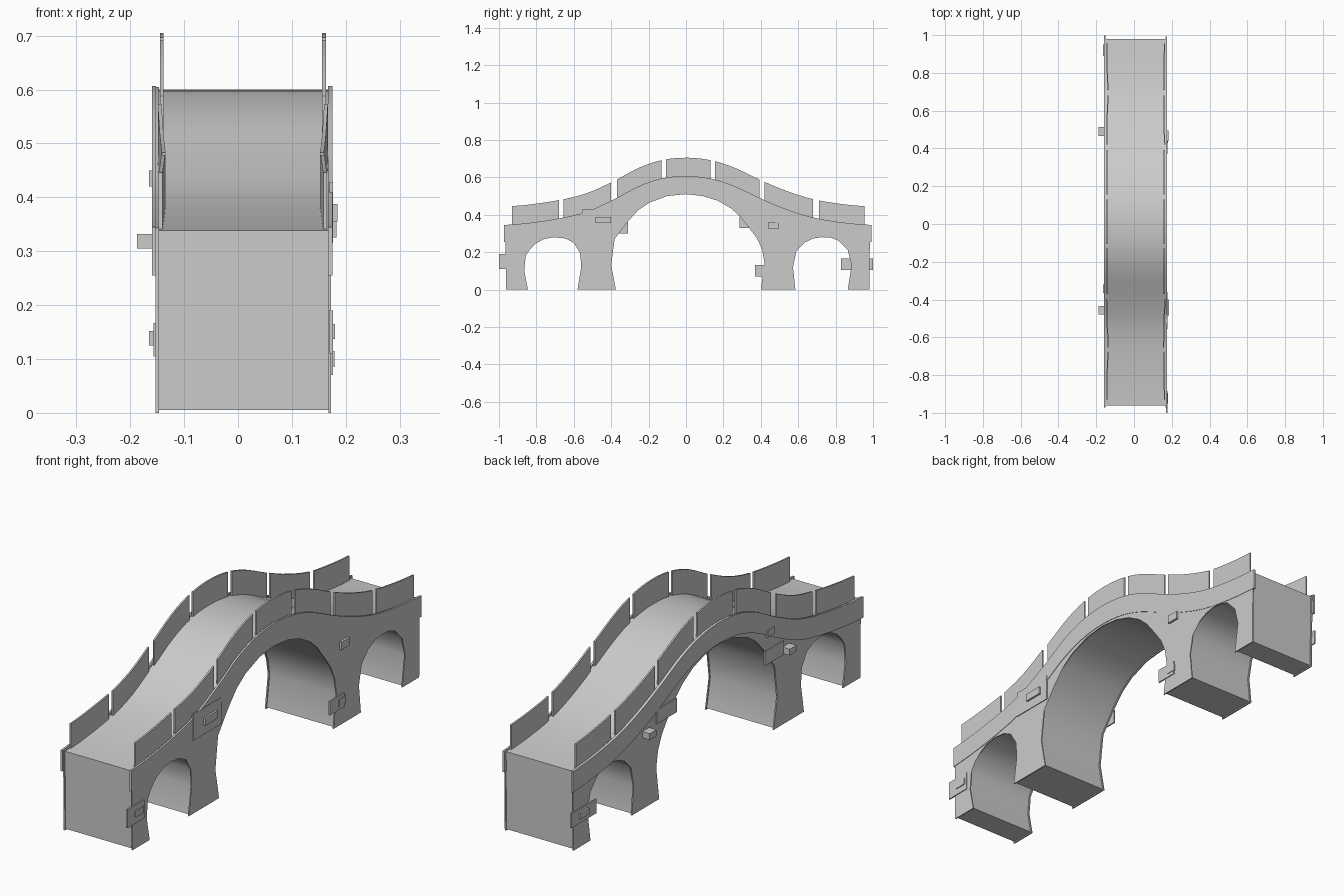
import bpy, bmesh
from math import radians
from mathutils import Vector

if "Cube" in bpy.data.objects:
    bpy.data.objects.remove(bpy.data.objects["Cube"])

# Roadway height profile (y, z)
DECK = [(-.972, .343), (-.85, .353), (-.67, .380), (-.53, .415), (-.38, .483), (-.25, .552),
        (-.13, .592), (0, .605), (.13, .592), (.25, .555), (.40, .485), (.53, .430),
        (.68, .383), (.85, .355), (.992, .343)]

# Underside: three arches, walking from the front foot to the back foot
UNDER = [(-.962, 0), (-.845, 0), (-.865, .10), (-.857, .18), (-.835, .215), (-.805, .245),
         (-.76, .270), (-.705, .280), (-.645, .273), (-.60, .250), (-.566, .195), (-.560, .12), (-.58, 0),
         (-.375, 0), (-.40, .13), (-.382, .27), (-.31, .365), (-.255, .425), (-.195, .465),
         (-.10, .500), (0, .510), (.09, .500), (.17, .475), (.24, .435), (.29, .390), (.345, .32),
         (.382, .27), (.408, .21), (.42, .14), (.40, 0),
         (.585, 0), (.572, .12), (.59, .205), (.635, .252), (.68, .273), (.725, .280), (.775, .277),
         (.815, .262), (.865, .21), (.885, .13), (.865, 0), (.980, 0)]


def deck_z(y):
    """Smooth height of the roadway at y (Catmull-Rom style)."""
    n = len(DECK)
    i = next((k for k in range(n - 1) if y <= DECK[k + 1][0]), n - 2)

    def slope(k):
        a, b = DECK[max(k - 1, 0)], DECK[min(k + 1, n - 1)]
        return (b[1] - a[1]) / (b[0] - a[0])
    (y0, z0), (y1, z1) = DECK[i], DECK[i + 1]
    h = y1 - y0
    t = (y - y0) / h
    return (z0 * (2*t**3 - 3*t*t + 1) + z1 * (3*t*t - 2*t**3)
            + h * (slope(i) * (t**3 - 2*t*t + t) + slope(i + 1) * (t**3 - t*t)))


def ribbon(y0, y1, n, low, high):
    """Closed outline following the roadway between two height offsets."""
    ys = [y0 + (y1 - y0) * k / n for k in range(n + 1)]
    return [(y, deck_z(y) + low) for y in ys] + [(y, deck_z(y) + high) for y in reversed(ys)]


def inset(pts, d):
    """Shrink a counter-clockwise outline by d."""
    out = []
    for i, p in enumerate(pts):
        p = Vector(p)
        e0 = (p - Vector(pts[i - 1])).normalized()
        e1 = (Vector(pts[(i + 1) % len(pts)]) - p).normalized()
        n0, n1 = Vector((-e0.y, e0.x)), Vector((-e1.y, e1.x))
        q = p + (n0 + n1) * d / max(1 + n0.dot(n1), .4)
        out.append((q.x, q.y))
    return out


def extrude(name, pts, x0, x1, tilt=0):
    """Prism from a (y, z) outline between two x planes; tilt shears x along y."""
    bm = bmesh.new()
    ym = sum(p[0] for p in pts) / len(pts)
    rings = [[bm.verts.new((x + tilt * (y - ym), y, z)) for y, z in pts] for x in (x0, x1)]
    bm.faces.new(list(reversed(rings[0])))
    bm.faces.new(rings[1])
    n = len(pts)
    for i in range(n):
        j = (i + 1) % n
        bm.faces.new((rings[0][i], rings[0][j], rings[1][j], rings[1][i]))
    bmesh.ops.recalc_face_normals(bm, faces=bm.faces)
    me = bpy.data.meshes.new(name)
    bm.to_mesh(me)
    bm.free()
    ob = bpy.data.objects.new(name, me)
    bpy.context.collection.objects.link(ob)
    bpy.ops.object.select_all(action='DESELECT')
    ob.select_set(True)
    bpy.context.view_layer.objects.active = ob
    bpy.ops.object.shade_smooth_by_angle(angle=radians(32))
    return ob


def rect(y0, y1, z0, z1):
    return [(y0, z0), (y1, z0), (y1, z1), (y0, z1)]


# Bridge body and the two thin side walls that lip past it
top = [(y, deck_z(y)) for y in [-.966 + 1.95 * k / 48 for k in range(48, -1, -1)]]
outline = UNDER + top
extrude("bridge_body", inset(outline, .005), -.148, .169)
extrude("left_side_wall", outline, -.153, -.147)
extrude("right_side_wall", outline, .168, .173)

# Stone band following the roadway on each side
band = ribbon(-.972, .992, 48, -.088, .002)
extrude("left_band", band, -.160, -.152)
extrude("right_band", band, .167, .175)

# Parapet panels, seven per side
PANELS = [(-.93, -.68), (-.655, -.40), (-.37, -.13), (-.107, .13), (.155, .392), (.42, .68), (.71, .955)]
for i, (y0, y1) in enumerate(PANELS):
    shape = ribbon(y0, y1, 6, -.008, .1)
    wob = (-.02, .03, 0, 0, 0, -.02, .02)[i]
    extrude(f"left_parapet_{i}", shape, -.145, -.138, -wob)
    extrude(f"right_parapet_{i}", shape, .156, .163, wob)

# Decorative stones: thin backing plates and raised blocks
LEFT_PLATES = [(.83, 1.0, .105, .167), (.285, .42, .33, .39), (-.44, -.31, .30, .36)]
RIGHT_PLATES = [(-1.0, -.885, .11, .19), (-.555, -.36, .315, .428), (.37, .47, .07, .13)]
LEFT_BLOCKS = [(.89, .95, .125, .152, -.165), (.467, .513, .305, .332, -.187),
               (-.48, -.435, .305, .332, -.187), (-.365, -.32, .42, .45, -.165)]
RIGHT_BLOCKS = [(-.95, -.895, .137, .165, .180), (-.485, -.40, .355, .388, .185),
                (.44, .495, .325, .36, .183), (.43, .475, .085, .115, .179)]
for i, p in enumerate(LEFT_PLATES):
    extrude(f"left_plate_{i}", rect(*p), -.157, -.151)
for i, p in enumerate(RIGHT_PLATES):
    extrude(f"right_plate_{i}", rect(*p), .170, .1765)
for i, p in enumerate(LEFT_BLOCKS):
    extrude(f"left_block_{i}", rect(*p[:4]), p[4], -.15)
for i, p in enumerate(RIGHT_BLOCKS):
    extrude(f"right_block_{i}", rect(*p[:4]), .17, p[4])
